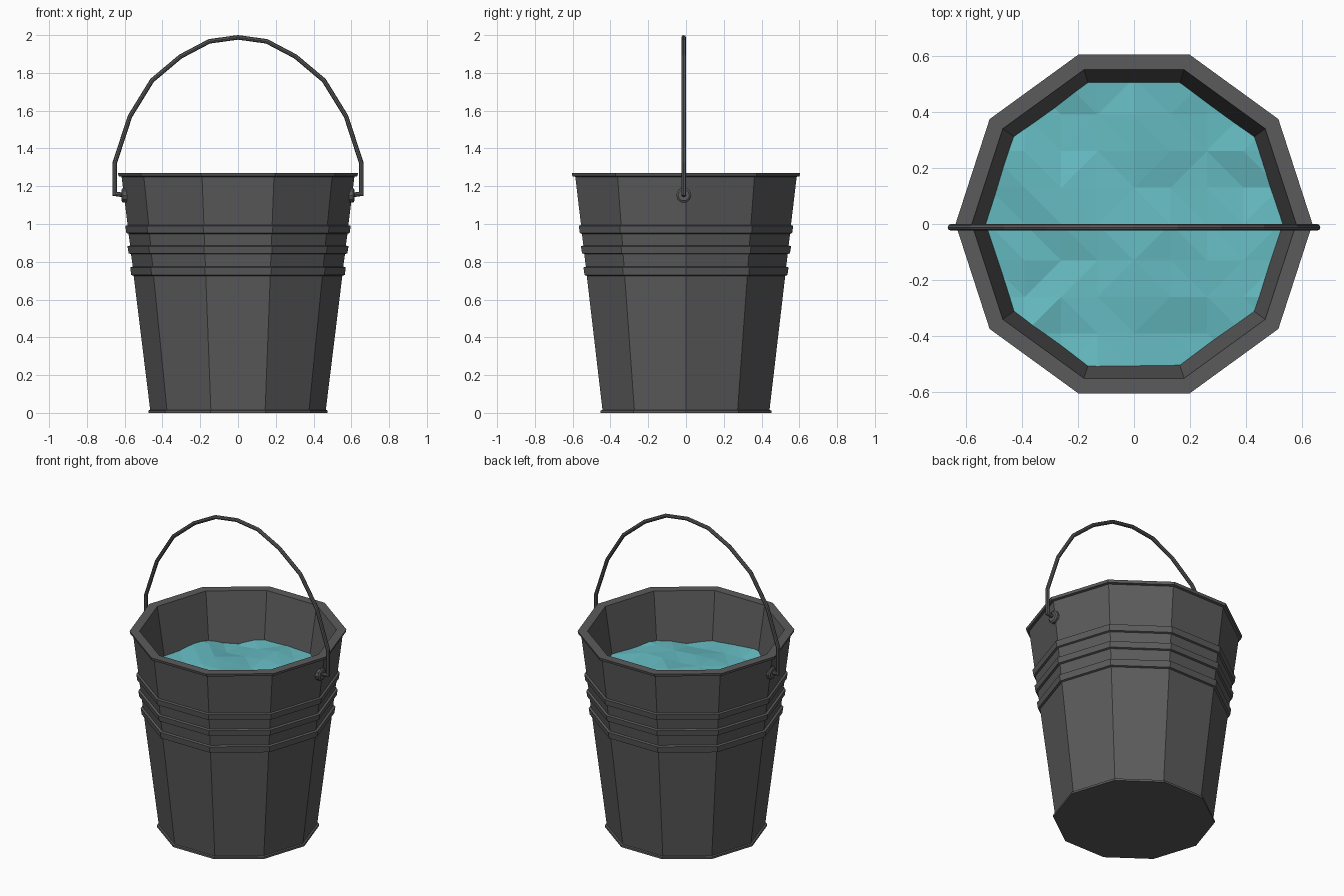
import bpy, bmesh, math, random
from mathutils import Vector

if "Cube" in bpy.data.objects:
    bpy.data.objects.remove(bpy.data.objects["Cube"])

random.seed(4)
SIDES = 10


def material(name, rgb):
    m = bpy.data.materials.new(name)
    m.diffuse_color = (*rgb, 1)
    m.use_nodes = True
    m.node_tree.nodes["Principled BSDF"].inputs["Base Color"].default_value = m.diffuse_color
    return m


METAL = material("dark grey metal", (0.105, 0.105, 0.105))
WATER = material("teal water", (0.13, 0.50, 0.54))


def finish(bm, name, mat):
    me = bpy.data.meshes.new(name)
    bm.to_mesh(me)
    bm.free()
    me.materials.append(mat)
    ob = bpy.data.objects.new(name, me)
    bpy.context.collection.objects.link(ob)
    return ob


def bridge(bm, rings):
    for a, b in zip(rings, rings[1:]):
        n = len(a)
        for i in range(n):
            j = (i + 1) % n
            bm.faces.new((a[i], a[j], b[j], b[i]))
    bm.faces.new(rings[0][::-1])
    bm.faces.new(rings[-1])
    bmesh.ops.recalc_face_normals(bm, faces=bm.faces)


# Bucket shell: ten-sided profile from the underside, up, over the rim and inside
def wall(z):
    return 0.463 + 0.1225 * z


profile = [(0.475, 0), (0.475, 0.013), (wall(0.016), 0.016)]
for z0, z1, r in ((0.73, 0.77, 0.571), (0.845, 0.882, 0.585), (0.952, 0.99, 0.597)):
    profile += [(wall(z0), z0 - 0.004), (r - 0.006, z0), (r, z1), (wall(z1), z1 + 0.004)]
profile += [(wall(1.25), 1.25), (0.632, 1.253), (0.636, 1.27),
            (0.578, 1.27), (0.528, 0.96), (0.42, 0.04)]

bm = bmesh.new()
rings = [[bm.verts.new((r * math.cos(math.tau * k / SIDES),
                        r * math.sin(math.tau * k / SIDES), z))
          for k in range(SIDES)] for r, z in profile]
bridge(bm, rings)
finish(bm, "bucket", METAL)

# Water: faceted rippled sheet trimmed to the inside of the bucket
bm = bmesh.new()
bmesh.ops.create_grid(bm, x_segments=10, y_segments=10, size=0.65)
for v in bm.verts:
    x, y, _ = v.co
    v.co.z = (0.972 + 0.018 * math.sin(6 * x + 4 * y + 2) * math.cos(5 * y - 2 * x)
              + random.uniform(-0.014, 0.014))
bmesh.ops.triangulate(bm, faces=bm.faces)
for k in range(SIDES):
    a = math.tau * (k + 0.5) / SIDES
    n = Vector((math.cos(a), math.sin(a), 0))
    bmesh.ops.bisect_plane(bm, geom=bm.verts[:] + bm.edges[:] + bm.faces[:],
                           plane_co=n * 0.533 * math.cos(math.pi / SIDES),
                           plane_no=n, clear_outer=True)
finish(bm, "water", WATER)

# Handle: bent wire swept along a mirrored arch with hooked ends
HY = -0.012
half = [(0.595, 1.152), (0.652, 1.16), (0.652, 1.325), (0.572, 1.57),
        (0.455, 1.76), (0.304, 1.887), (0.152, 1.967)]
path = [Vector((-x, HY, z)) for x, z in half] + [Vector((0, HY, 1.988))]
path += [Vector((x, HY, z)) for x, z in half[::-1]]
bm = bmesh.new()
rings = []
for i, p in enumerate(path):
    d0 = (p - path[max(i - 1, 0)]).normalized()
    d1 = (path[min(i + 1, len(path) - 1)] - p).normalized()
    t = (d0 + d1).normalized()
    width = 0.012 / max((d1 if i == 0 else d0).dot(t), 0.6)
    side = Vector((t.z, 0, -t.x)) * width
    rings.append([bm.verts.new(p + side * math.cos(math.tau * k / 8)
                               + Vector((0, 0.012, 0)) * math.sin(math.tau * k / 8))
                  for k in range(8)])
bridge(bm, rings)
finish(bm, "handle", METAL)

# Pivot studs where the handle meets the wall
for name, s in (("left_pivot", -1), ("right_pivot", 1)):
    bm = bmesh.new()
    rings = [[bm.verts.new((s * x, HY + r * math.cos(math.tau * k / 10),
                            1.152 + r * math.sin(math.tau * k / 10)))
              for k in range(10)]
             for x, r in ((0.585, 0.04), (0.61, 0.04), (0.617, 0.03))]
    bridge(bm, rings)
    finish(bm, name, METAL)
